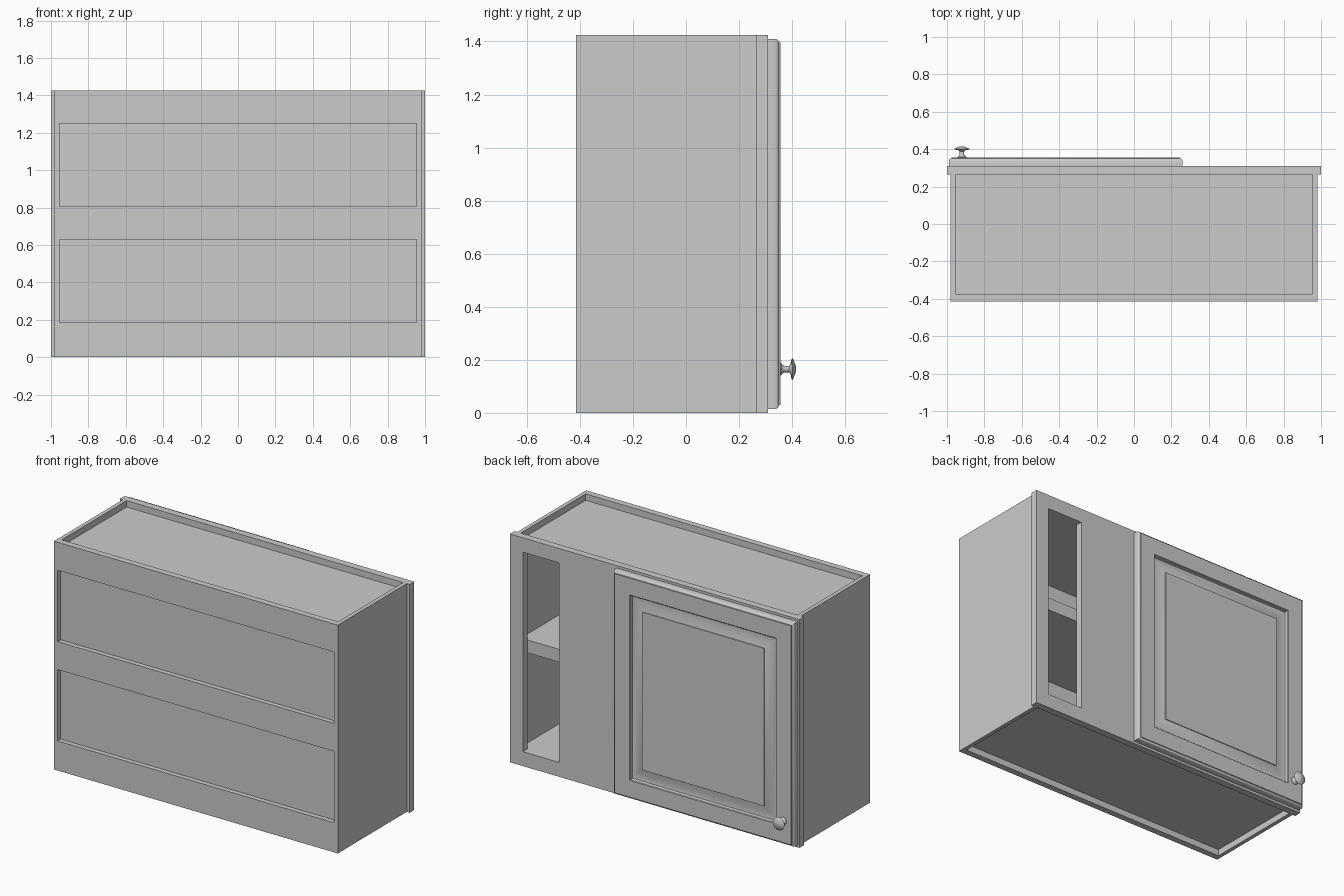
import bpy
import bmesh
import math
from mathutils import Matrix

cube = bpy.data.objects.get("Cube")
if cube:
    bpy.data.objects.remove(cube, do_unlink=True)

# One painted finish for everything
finish = bpy.data.materials.new("grey_finish")
finish.use_nodes = True
finish.diffuse_color = (0.6, 0.6, 0.6, 1)
finish.node_tree.nodes["Principled BSDF"].inputs["Base Color"].default_value = (0.6, 0.6, 0.6, 1)

# Main dimensions
HEIGHT = 1.425
SIDE_OUT, SIDE_IN = 0.98, 0.955
BACK, PANEL, FRAME, FACE = -0.415, -0.385, 0.265, 0.31


def finish_object(name, bm, smooth=False):
    bmesh.ops.recalc_face_normals(bm, faces=bm.faces)
    mesh = bpy.data.meshes.new(name)
    bm.to_mesh(mesh)
    bm.free()
    mesh.materials.append(finish)
    obj = bpy.data.objects.new(name, mesh)
    bpy.context.collection.objects.link(obj)
    if smooth:
        bpy.ops.object.select_all(action="DESELECT")
        obj.select_set(True)
        bpy.context.view_layer.objects.active = obj
        bpy.ops.object.shade_smooth_by_angle(angle=math.radians(35))
    return obj


def box(name, x, y, z):
    bm = bmesh.new()
    size = [b - a for a, b in (x, y, z)]
    mid = [(a + b) / 2 for a, b in (x, y, z)]
    bmesh.ops.create_cube(bm, size=1, matrix=Matrix.Translation(mid) @ Matrix.Diagonal((*size, 1)))
    return finish_object(name, bm)


def plate(name, xs, zs, holes, y0, y1):
    """Upright board split into cells, with some cells left open."""
    bm = bmesh.new()
    grid = [[bm.verts.new((x, y0, z)) for z in zs] for x in xs]
    for i in range(len(xs) - 1):
        for j in range(len(zs) - 1):
            if (i, j) not in holes:
                bm.faces.new((grid[i][j], grid[i + 1][j], grid[i + 1][j + 1], grid[i][j + 1]))
    for v in [v for v in bm.verts if not v.link_faces]:
        bm.verts.remove(v)
    out = bmesh.ops.extrude_face_region(bm, geom=bm.faces[:])
    moved = [g for g in out["geom"] if isinstance(g, bmesh.types.BMVert)]
    bmesh.ops.translate(bm, verts=moved, vec=(0, y1 - y0, 0))
    bmesh.ops.recalc_face_normals(bm, faces=bm.faces)
    bmesh.ops.dissolve_limit(bm, angle_limit=0.01, verts=bm.verts, edges=bm.edges)
    return finish_object(name, bm)


def stepped_panel(name, x, z, rings):
    """Rectangular rings of (inset, y) joined from back to front."""
    bm = bmesh.new()
    loops = []
    for d, y in rings:
        corners = ((x[0] + d, z[0] + d), (x[1] - d, z[0] + d), (x[1] - d, z[1] - d), (x[0] + d, z[1] - d))
        loops.append([bm.verts.new((cx, y, cz)) for cx, cz in corners])
    for a, b in zip(loops, loops[1:]):
        for i in range(4):
            k = (i + 1) % 4
            bm.faces.new((a[i], a[k], b[k], b[i]))
    bm.faces.new(loops[0])
    bm.faces.new(loops[-1])
    return finish_object(name, bm, smooth=True)


def lathe(name, centre, profile, steps=24):
    """Turned part around the y axis from (radius, y) points."""
    bm = bmesh.new()
    verts = [bm.verts.new((r, y, 0)) for r, y in profile]
    edges = [bm.edges.new(pair) for pair in zip(verts, verts[1:])]
    bmesh.ops.spin(bm, geom=verts + edges, cent=(0, 0, 0), axis=(0, 1, 0),
                   angle=math.tau, steps=steps, use_duplicate=False)
    bmesh.ops.remove_doubles(bm, verts=bm.verts, dist=0.0001)
    obj = finish_object(name, bm, smooth=True)
    obj.location = centre
    return obj


# Carcass: sides, recessed top and bottom, back sheet and hanging rails
for side, s in (("left", 1), ("right", -1)):
    box(side + "_side", sorted((s * SIDE_IN, s * SIDE_OUT)), (PANEL, FRAME), (0, HEIGHT))
inside = (-SIDE_IN, SIDE_IN)
box("bottom_panel", inside, (PANEL, FRAME), (0.04, 0.09))
box("top_panel", inside, (PANEL, FRAME), (1.385, 1.335)[::-1])
box("shelf", inside, (PANEL + 0.01, FRAME), (0.69, 0.77))
box("back_panel", inside, (PANEL, PANEL + 0.01), (0, HEIGHT))
plate("back_rails", (-SIDE_OUT, -SIDE_IN, SIDE_IN, SIDE_OUT),
      (0, 0.185, 0.63, 0.805, 1.25, HEIGHT), {(1, 1), (1, 3)}, BACK, PANEL)

# Face frame with a narrow open bay and a bay behind the door
plate("face_frame", (-1, -0.91, 0.2, 0.66, 0.91, 1),
      (0, 0.09, 1.335, HEIGHT), {(1, 1), (3, 1)}, FRAME, FACE)

# Raised-panel door with a moulded outer edge
stepped_panel("door", (-0.99, 0.26), (0.015, 1.41), (
    (0, FACE), (0, 0.338), (0.003, 0.345), (0.009, 0.349), (0.014, 0.35), (0.014, 0.356),
    (0.118, 0.356), (0.122, 0.352), (0.125, 0.334), (0.135, 0.332),
    (0.16, 0.335), (0.185, 0.341), (0.205, 0.348), (0.205, 0.353)))

# Turned door knob
lathe("door_knob", (-0.92, 0, 0.165), (
    (0, 0.354), (0.024, 0.354), (0.024, 0.358), (0.016, 0.364), (0.012, 0.372), (0.012, 0.388),
    (0.018, 0.394), (0.038, 0.398), (0.041, 0.401), (0.038, 0.404), (0.024, 0.409), (0.012, 0.414), (0, 0.415)))
